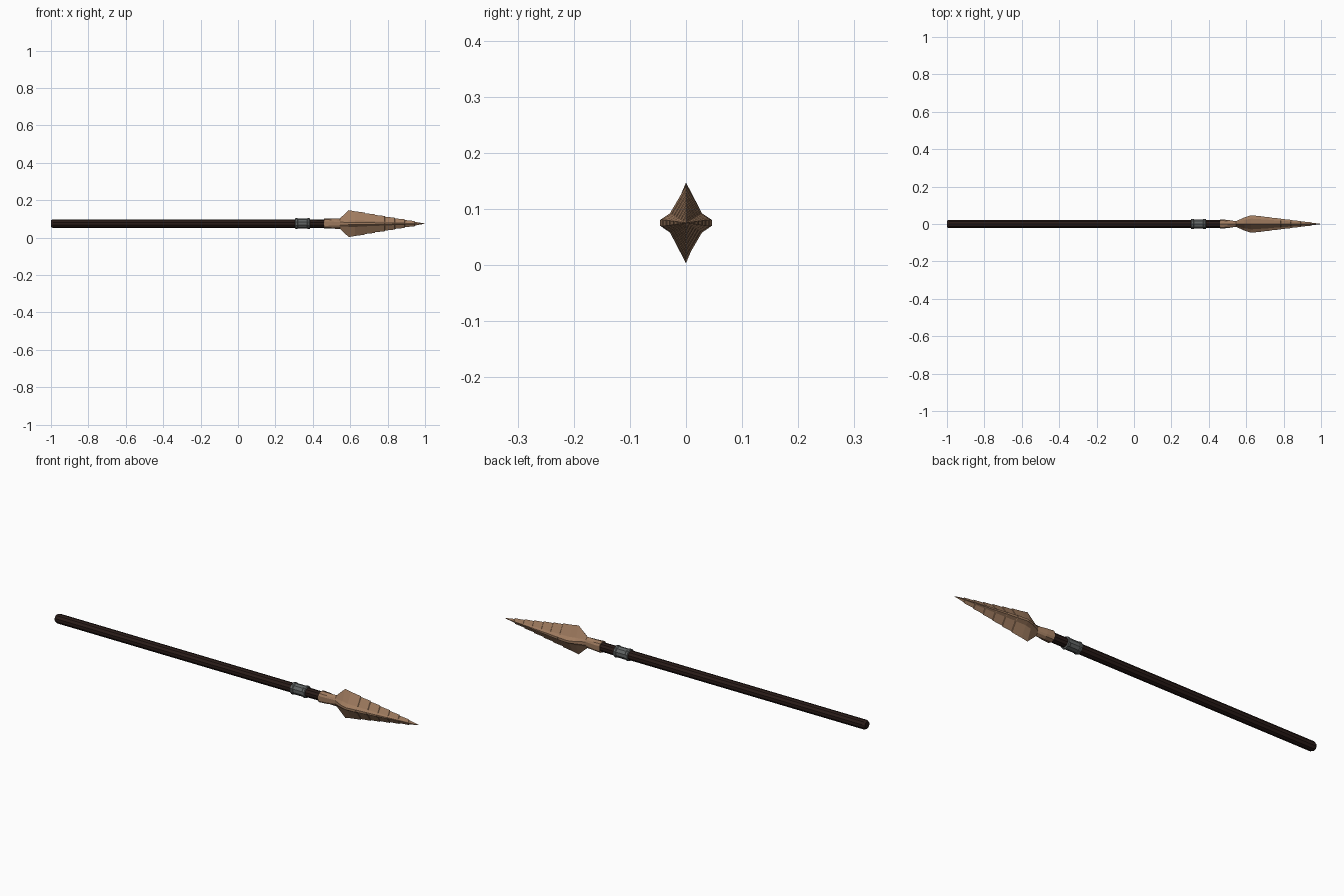
import bpy, bmesh
from math import cos, sin, pi

if "Cube" in bpy.data.objects:
    bpy.data.objects.remove(bpy.data.objects["Cube"])

ZC = 0.075


def material(name, rgb):
    m = bpy.data.materials.new(name)
    m.diffuse_color = (*rgb, 1)
    m.use_nodes = True
    m.node_tree.nodes["Principled BSDF"].inputs["Base Color"].default_value = m.diffuse_color
    return m


def loft(name, rings, mat):
    """Skin a list of (x, [(y, z), ...]) cross-sections along x."""
    bm = bmesh.new()
    loops = [[bm.verts.new((x, y, z + ZC)) for y, z in sec] for x, sec in rings]
    n = len(loops[0])
    for a, b in zip(loops, loops[1:]):
        for i in range(n):
            j = (i + 1) % n
            bm.faces.new((a[i], a[j], b[j], b[i]))
    bm.faces.new(loops[0])
    bm.faces.new(loops[-1])
    bmesh.ops.recalc_face_normals(bm, faces=bm.faces)
    me = bpy.data.meshes.new(name)
    bm.to_mesh(me)
    bm.free()
    me.materials.append(mat)
    ob = bpy.data.objects.new(name, me)
    bpy.context.collection.objects.link(ob)
    return ob


def circle(r, n):
    return [(r * cos((i + .5) * 2 * pi / n), r * sin((i + .5) * 2 * pi / n)) for i in range(n)]


def blade(hy, hz, my, mz, r):
    """Ten-sided concave diamond: edges at +-z, blunt ridges at +-y."""
    q = [(0, 1), (my, mz), (1, r), (1, -r), (my, -mz)]
    return [(y * hy, z * hz) for y, z in q + [(-y, -z) for y, z in q]]


wood = material("dark_wood", (0.022, 0.011, 0.009))
metal = material("grey_metal", (0.12, 0.13, 0.13))
bone = material("carved_bone", (0.35, 0.2, 0.115))

# Shaft with chamfered butt
loft("shaft", [(x, circle(r, 10)) for x, r in
               [(-1, .018), (-.99, .023), (.31, .023), (.47, .022)]], wood)

# Collar with a raised lip at each end
loft("collar", [(x, circle(r, 10)) for x, r in
                [(.305, .025), (.307, .029), (.317, .029), (.32, .0265),
                 (.37, .0265), (.373, .029), (.383, .029), (.385, .025)]], metal)

# Spearhead: socket, waist, flare
rings = [(.46, blade(.025, .027, .75, .82, .45)),
         (.50, blade(.022, .027, .75, .75, .4)),
         (.545, blade(.015, .028, .75, .6, .3)),
         (.592, blade(.036, .072, .62, .26, .08)),
         (.625, blade(.046, .066, .62, .26, .08))]
# Stepped, chipped blade tapering to the tip
steps = 7
for i in range(1, steps + 1):
    t = i / steps
    x = .625 + .372 * t
    hy, hz = .046 * (1 - t) + .0015, .063 * (1 - t) + .002
    if i < steps:
        rings.append((x, blade(hy + .0012, hz + .003, .62, .26, .1)))
        x += .002
    rings.append((x, blade(hy - .0005, hz - .001, .62, .26, .1)))
loft("spearhead", rings, bone)
